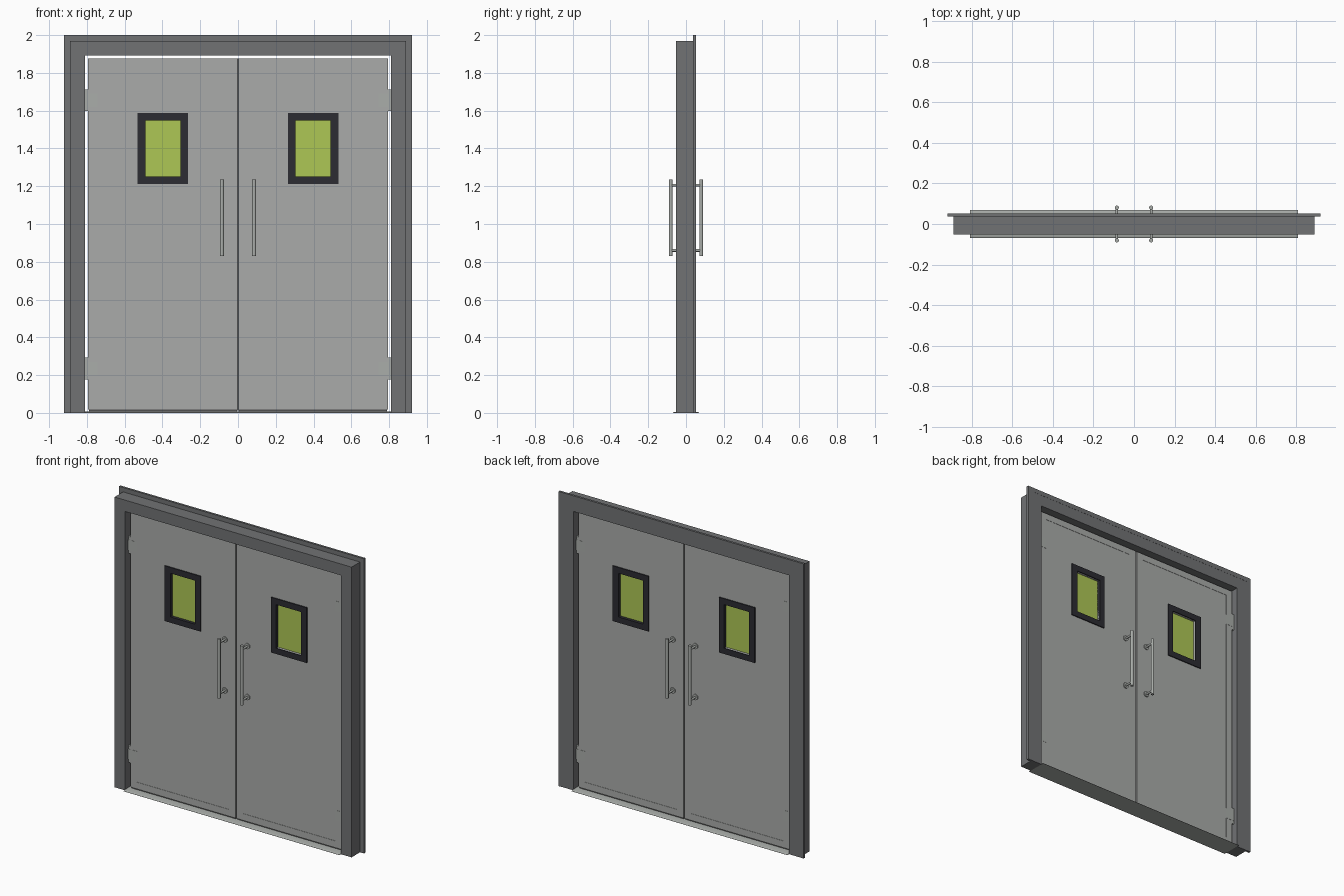
import bpy, bmesh, math
from mathutils import Matrix, Vector

if "Cube" in bpy.data.objects:
    bpy.data.objects.remove(bpy.data.objects["Cube"], do_unlink=True)


def material(name, rgb, metallic=0.0):
    m = bpy.data.materials.new(name)
    m.use_nodes = True
    m.diffuse_color = (*rgb, 1)
    m.node_tree.nodes["Principled BSDF"].inputs["Base Color"].default_value = (*rgb, 1)
    return m


DOOR = material("door_grey", (0.40, 0.41, 0.40))
FRAME = material("frame_grey", (0.165, 0.17, 0.175))
STEEL = material("brushed_steel", (0.40, 0.42, 0.40))
BLACK = material("window_black", (0.025, 0.025, 0.032))
RUBBER = material("seal_dark_grey", (0.08, 0.08, 0.08))
GLASS = material("yellow_green_glass", (0.42, 0.57, 0.09))


def finish(name, bm, mat, smooth=False):
    bmesh.ops.recalc_face_normals(bm, faces=bm.faces)
    mesh = bpy.data.meshes.new(name)
    bm.to_mesh(mesh)
    bm.free()
    mesh.materials.append(mat)
    obj = bpy.data.objects.new(name, mesh)
    bpy.context.collection.objects.link(obj)
    if smooth:
        bpy.ops.object.select_all(action="DESELECT")
        obj.select_set(True)
        bpy.context.view_layer.objects.active = obj
        bpy.ops.object.shade_smooth_by_angle(angle=math.radians(35))
    return obj


def box(name, x, y, z, mat):
    """Box from three (low, high) ranges."""
    bm = bmesh.new()
    bmesh.ops.create_cube(bm, size=1)
    for v in bm.verts:
        v.co = [(a + b) / 2 + c * (b - a) for (a, b), c in zip((x, y, z), v.co)]
    return finish(name, bm, mat)


def ring(name, outer, inner, half_depth, mat):
    """Rectangular ring; outer and inner are (x0, x1, z0, z1)."""
    bm = bmesh.new()

    def loop(r, y):
        x0, x1, z0, z1 = r
        return [bm.verts.new((x, y, z)) for x, z in ((x0, z0), (x1, z0), (x1, z1), (x0, z1))]

    loops = [loop(outer, -half_depth), loop(inner, -half_depth),
             loop(inner, half_depth), loop(outer, half_depth)]
    for a, b in zip(loops, loops[1:] + loops[:1]):
        for i in range(4):
            j = (i + 1) % 4
            bm.faces.new((a[i], a[j], b[j], b[i]))
    return finish(name, bm, mat)


def rod(bm, start, end, radius, sides=20):
    """Add a capped cylinder between two points."""
    a, b = Vector(start), Vector(end)
    turn = (b - a).to_track_quat("Z", "Y").to_matrix().to_4x4()
    bmesh.ops.create_cone(bm, cap_ends=True, segments=sides, radius1=radius, radius2=radius,
                          depth=(b - a).length, matrix=Matrix.Translation((a + b) / 2) @ turn)


def span(side, a, b):
    return tuple(sorted((side * a, side * b)))


SIDES = ((1, "left"), (-1, "right"))
DEPTH = (-0.053, 0.052)
LIP = (0.038, 0.053)

# Door frame: header, jambs and the flange round the back edge
box("header", (-0.81, 0.81), DEPTH, (1.893, 1.97), FRAME)
box("header_flange", (-0.92, 0.92), LIP, (1.97, 2.0), FRAME)
for s, side in SIDES:
    box(f"{side}_jamb", span(s, 0.81, 0.89), DEPTH, (0, 1.97), FRAME)
    box(f"{side}_flange", span(s, 0.89, 0.92), LIP, (0, 1.97), FRAME)

# Threshold: a low rounded saddle
bm = bmesh.new()
profile = [(0.07 * math.cos(math.pi * i / 12), 0.001 + 0.007 * math.sin(math.pi * i / 12)) for i in range(13)]
profile += [(-0.07, 0), (0.07, 0)]
face = bm.faces.new([bm.verts.new((-0.81, y, z)) for y, z in profile])
new = bmesh.ops.extrude_face_region(bm, geom=[face])["geom"]
bmesh.ops.translate(bm, vec=(1.62, 0, 0), verts=[g for g in new if isinstance(g, bmesh.types.BMVert)])
finish("threshold", bm, STEEL, smooth=True)

# Seal between the two leaves
box("meeting_seal", (-0.006, 0.006), (-0.014, 0.014), (0.012, 1.876), RUBBER)

for s, side in SIDES:
    # Door leaf: border, slightly sunken panel, bottom sweep
    leaf = (*span(s, 0.006, 0.795), 0.018, 1.876)
    field = (*span(s, 0.052, 0.748), 0.06, 1.832)
    opening = (*span(s, 0.304, 0.49), 1.252, 1.548)
    ring(f"{side}_door_border", leaf, field, 0.02, DOOR)
    ring(f"{side}_door_panel", field, opening, 0.018, DOOR)
    box(f"{side}_door_sweep", span(s, 0.006, 0.79), (-0.016, 0.016), (0.007, 0.018), RUBBER)

    # Window
    ring(f"{side}_window_frame", (*span(s, 0.265, 0.533), 1.213, 1.588), opening, 0.025, BLACK)
    box(f"{side}_window_glass", opening[:2], (-0.004, 0.004), opening[2:], GLASS)

    # Hinges: knuckle block in the gap and a leaf plate on each face
    for z, level in ((0.235, "lower"), (1.655, "upper")):
        box(f"{side}_{level}_hinge", span(s, 0.793, 0.812), (-0.02, 0.02), (z - 0.057, z + 0.057), STEEL)
        for f, where in ((-1, "front"), (1, "back")):
            box(f"{side}_{level}_{where}_hinge_leaf", span(s, 0.745, 0.81), span(f, 0.017, 0.021),
                (z - 0.035, z + 0.035), STEEL)

    # Pull handles on both faces: bar, standoffs and rosettes
    for f, where in ((-1, "front"), (1, "back")):
        x, y = s * 0.085, f * 0.081
        bm = bmesh.new()
        rod(bm, (x, y, 0.831), (x, y, 1.235), 0.01)
        for z in (0.86, 1.206):
            rod(bm, (x, f * 0.017, z), (x, y, z), 0.007)
            rod(bm, (x, f * 0.017, z), (x, f * 0.025, z), 0.019)
        finish(f"{side}_{where}_handle", bm, STEEL, smooth=True)
